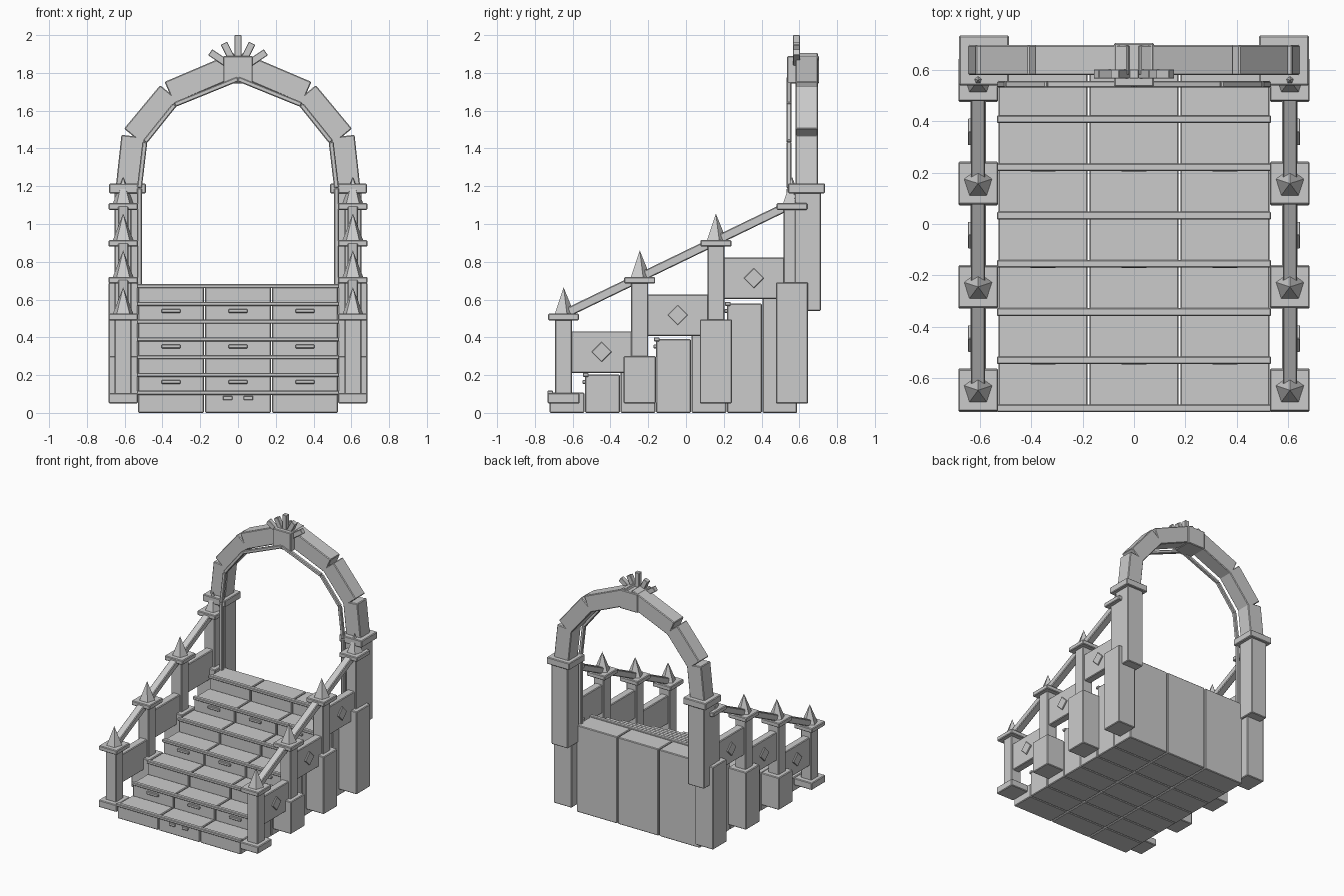
import bpy, math
from mathutils import Vector

if "Cube" in bpy.data.objects:
    bpy.data.objects.remove(bpy.data.objects["Cube"])


def box(name, x, y, z, rot=(0, 0, 0), bevel=0.005):
    """Box from (min, max) ranges, rotated about its own centre."""
    size = [abs(r[1] - r[0]) for r in (x, y, z)]
    bpy.ops.mesh.primitive_cube_add(size=1, location=[sum(r) / 2 for r in (x, y, z)])
    ob = bpy.context.object
    ob.name = name
    for v in ob.data.vertices:
        v.co = [c * s for c, s in zip(v.co, size)]
    ob.rotation_euler = rot
    if bevel:
        m = ob.modifiers.new("edge", 'BEVEL')
        m.width = bevel
        m.segments = 1
    return ob


def beam(name, a, b, width, y, bevel=0.005):
    """Box in the xz plane running from a to b, filling the y range."""
    a, b = Vector(a), Vector(b)
    c, d = (a + b) / 2, b - a
    h = d.length / 2
    return box(name, (c.x - width / 2, c.x + width / 2), y, (c.y - h, c.y + h),
               (0, math.atan2(d.x, d.y), 0), bevel)


def side(s, lo, hi):
    return (s * lo, s * hi)


# Steps: three stone columns each, with a nosing strip and small catches
DEPTH, RISE = 0.188, 0.094
for i in range(7):
    y0, top = -0.722 + i * DEPTH, 0.108 + i * RISE
    y1 = 0.588 if i == 6 else y0 + DEPTH - 0.004
    for cx in (-0.355, 0, 0.355):
        box("step_block", (cx - 0.174, cx + 0.174), (y0, y1), (0, top))
        if i % 2:
            box("step_catch", (cx - 0.05, cx + 0.05), (y0 - 0.014, y0 + 0.01),
                (top - 0.048, top - 0.028), bevel=0.003)
    box("step_nosing", (-0.535, 0.535), (y0 - 0.012, y0 + 0.018), (top - 0.012, top + 0.01), bevel=0.004)
for cx in (-0.055, 0.055):
    box("step_catch", (cx - 0.025, cx + 0.025), (-0.734, -0.71), (0.068, 0.09), bevel=0.003)

# Balustrades
PITCH, LIFT = 0.403, 0.195
for s in (-1, 1):
    cx = 0.608 * s
    for i in range(4):
        y, z = -0.648 + i * PITCH, 0.105 + i * LIFT
        box("pedestal", side(s, 0.53, 0.685), (y - 0.085, y + 0.085), (0.05, z))
        box("post", (cx - 0.045, cx + 0.045), (y - 0.045, y + 0.045), (z - 0.01, z + 0.39))
        box("post_cap", side(s, 0.53, 0.685), (y - 0.082, y + 0.082), (z + 0.385, z + 0.42))
        bpy.ops.mesh.primitive_cone_add(vertices=5, radius1=0.057, depth=0.14,
                                        location=(cx, y, z + 0.49))
        bpy.context.object.name = "post_spike"
        if i < 3:
            box("side_panel", (cx - 0.03, cx + 0.03), (y + 0.04, y + PITCH - 0.04),
                (z + 0.107, z + 0.327))
            yc, zc = y + PITCH / 2, z + 0.218
            box("panel_diamond", side(s, 0.62, 0.648), (yc - 0.038, yc + 0.038),
                (zc - 0.038, zc + 0.038), (math.pi / 4, 0, 0), 0.003)
    # sloping handrail
    half = math.hypot(1.21, 0.585) / 2
    box("handrail", (cx - 0.028, cx + 0.028), (-0.044 - half, -0.044 + half), (0.79, 0.837),
        (math.atan2(0.585, 1.21), 0, 0))

    # Gate pillar with cap
    box("gate_pillar", side(s, 0.515, 0.655), (0.575, 0.715), (0.54, 1.17))
    box("gate_pillar_cap", side(s, 0.488, 0.682), (0.54, 0.735), (1.162, 1.215))

    # Arch stones and the thin inner trim
    arch = [(0.585, 1.19), (0.555, 1.465), (0.364, 1.695), (0, 1.85)]
    trim = [(0.522, 0.66), (0.522, 1.19), (0.493, 1.435), (0.335, 1.632), (0, 1.768)]
    for name, pts, w, ys in (("arch_stone", arch, 0.125, (0.58, 0.698)),
                             ("arch_trim", trim, 0.026, (0.532, 0.558))):
        for a, b in zip(pts, pts[1:]):
            beam(name, (a[0] * s, a[1]), (b[0] * s, b[1]), w, ys)

# Keystone and crown rays
box("keystone", (-0.078, 0.078), (0.536, 0.705), (1.745, 1.89))
for deg, length in ((0, 0.19), (27, 0.165), (-27, 0.165), (56, 0.178), (-56, 0.178)):
    t = math.radians(deg)
    beam("crown_ray", (0, 1.81), (math.sin(t) * length, 1.81 + math.cos(t) * length),
         0.038, (0.567, 0.603), 0.003)
